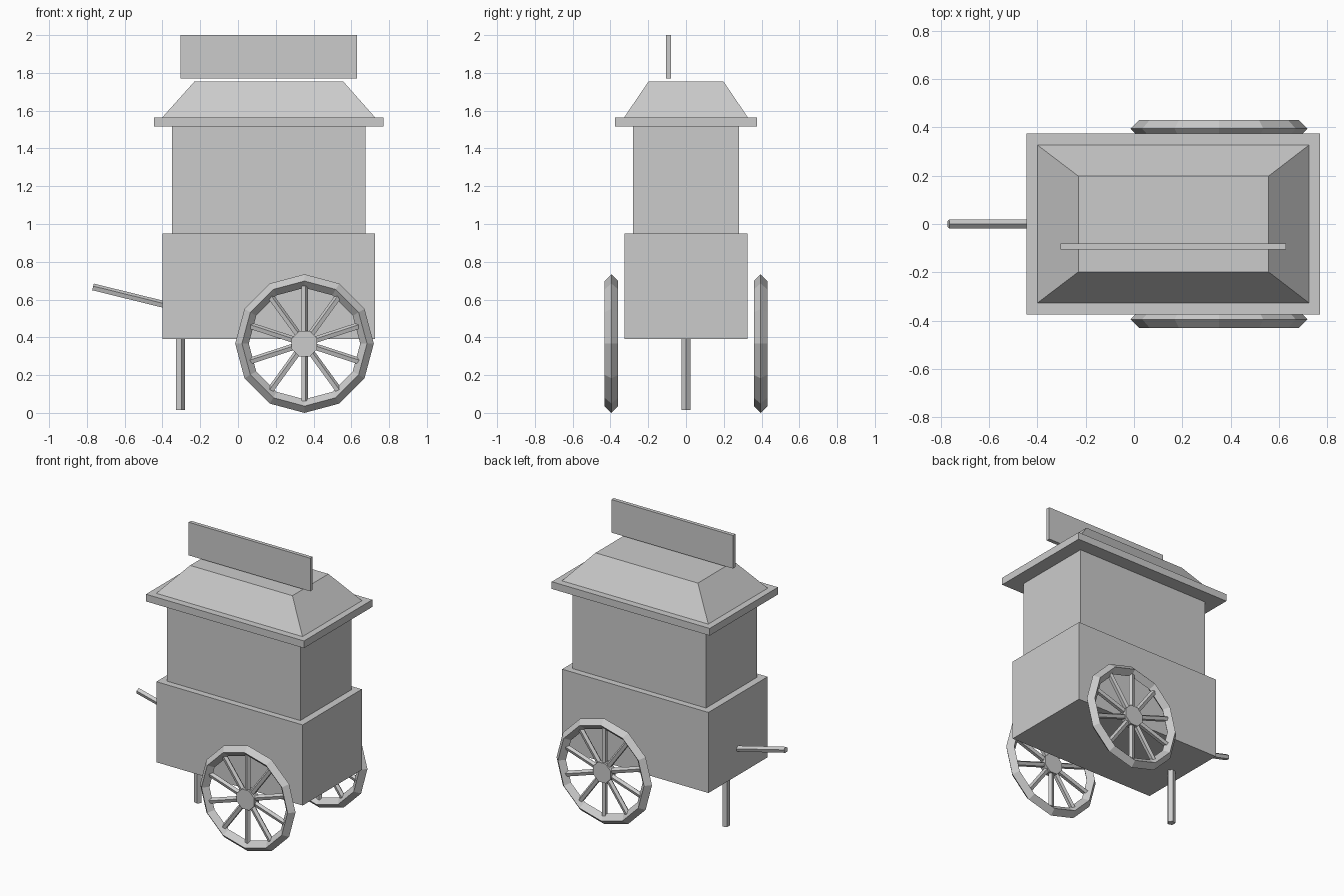
import bpy, math
from math import sin, cos, pi
from mathutils import Vector

if "Cube" in bpy.data.objects:
    bpy.data.objects.remove(bpy.data.objects["Cube"])

grey = bpy.data.materials.new("plain grey")
grey.diffuse_color = (0.6, 0.6, 0.6, 1)
grey.use_nodes = True
grey.node_tree.nodes["Principled BSDF"].inputs["Base Color"].default_value = grey.diffuse_color


def make(name, verts, faces):
    mesh = bpy.data.meshes.new(name)
    mesh.from_pydata([tuple(v) for v in verts], [], faces)
    mesh.materials.append(grey)
    obj = bpy.data.objects.new(name, mesh)
    bpy.context.collection.objects.link(obj)
    return obj


def loft(name, lower, upper):
    """Close two matching loops (anticlockwise seen from the upper end)."""
    n = len(lower)
    faces = [tuple(range(n))[::-1], tuple(range(n, 2 * n))]
    faces += [(i, (i + 1) % n, n + (i + 1) % n, n + i) for i in range(n)]
    return make(name, lower + upper, faces)


def rect(x0, x1, y0, y1, z):
    return [(x0, y0, z), (x1, y0, z), (x1, y1, z), (x0, y1, z)]


def box(name, x0, x1, y0, y1, z0, z1):
    return loft(name, rect(x0, x1, y0, y1, z0), rect(x0, x1, y0, y1, z1))


def rod(name, a, b, r, n, ref, turn=0.0):
    """n-sided rod from a to b with a ridge towards ref."""
    a, b = Vector(a), Vector(b)
    d = (b - a).normalized()
    u = Vector(ref)
    u = (u - d * u.dot(d)).normalized()
    v = d.cross(u)
    ring = [u * cos(turn + 2 * pi * i / n) * r + v * sin(turn + 2 * pi * i / n) * r
            for i in range(n)]
    return loft(name, [a + p for p in ring], [b + p for p in ring])


# cart body and roof
box("lower_body", -0.40, 0.725, -0.325, 0.325, 0.39, 0.95)
box("upper_body", -0.35, 0.675, -0.28, 0.28, 0.95, 1.515)
box("roof_eave", -0.445, 0.77, -0.375, 0.375, 1.515, 1.565)
loft("roof", rect(-0.40, 0.725, -0.327, 0.327, 1.565),
     rect(-0.23, 0.557, -0.198, 0.198, 1.755))
box("sign_board", -0.305, 0.63, -0.106, -0.08, 1.77, 2.0)

# handle and front stand
rod("handle", (-0.37, 0, 0.567), (-0.768, 0, 0.665), 0.02, 5, (0, 0, 1))
rod("stand_leg", (-0.306, 0, 0.015), (-0.306, 0, 0.40), 0.026, 5, (1, 0, 0))

# wheels: diamond-section rim, ten spokes, hub
CX, CZ, R, T = 0.352, 0.367, 0.331, 0.036
for side, y in (("front", -0.395), ("back", 0.395)):
    verts, faces = [], []
    for i in range(12):
        a = pi * i / 6
        for k in range(4):
            rr = R + T * cos(pi * k / 2)
            verts.append((CX + rr * cos(a), y + T * sin(pi * k / 2), CZ + rr * sin(a)))
            j, m = (i + 1) % 12, (k + 1) % 4
            faces.append((i * 4 + k, i * 4 + m, j * 4 + m, j * 4 + k))
    make(side + "_wheel_rim", verts, faces)
    c = Vector((CX, y, CZ))
    for s in range(5):
        a = pi / 2 + pi * s / 5
        d = Vector((cos(a), 0, sin(a))) * 0.305
        rod(f"{side}_wheel_spoke_{s + 1}", c - d, c + d, 0.019, 5, (sin(a), 0, -cos(a)))
    h = Vector((0, 0.026, 0))
    rod(side + "_wheel_hub", c - h, c + h, 0.073, 8, (1, 0, 0), pi / 8)
